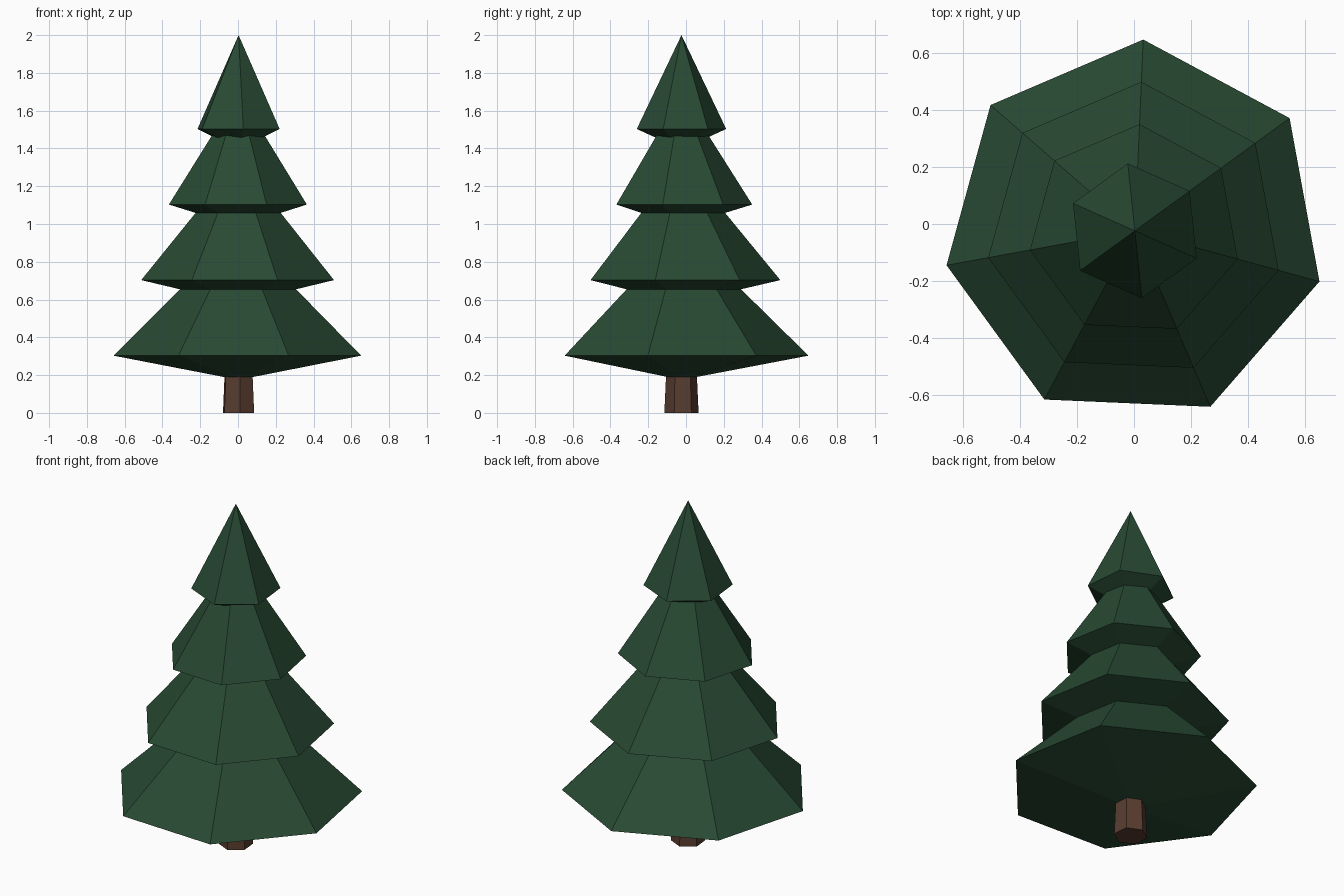
import bpy
import bmesh
from math import cos, sin, radians, tau

cube = bpy.data.objects.get("Cube")
if cube:
    bpy.data.objects.remove(cube, do_unlink=True)

AXIS_X, AXIS_Y = 0.003, -0.024


def make_material(name, rgb):
    mat = bpy.data.materials.new(name)
    mat.use_nodes = True
    color = (*rgb, 1.0)
    mat.diffuse_color = color
    bsdf = mat.node_tree.nodes["Principled BSDF"]
    bsdf.inputs["Base Color"].default_value = color
    bsdf.inputs["Roughness"].default_value = 0.9
    return mat


def lathe(name, profile, sides, turn, mat):
    """Spin a (radius, height) profile into flat facets; radius 0 is a point."""
    bm = bmesh.new()
    rings = []
    for radius, z in profile:
        count = sides if radius else 1
        rings.append([bm.verts.new((radius * cos(radians(turn) + tau * i / sides),
                                    radius * sin(radians(turn) + tau * i / sides), z))
                      for i in range(count)])
    for low, high in zip(rings, rings[1:]):
        for i in range(sides):
            j = i + 1
            corners = [low[i % len(low)], low[j % len(low)],
                       high[j % len(high)], high[i % len(high)]]
            bm.faces.new(list(dict.fromkeys(corners)))
    for ring in (rings[0], rings[-1]):
        if len(ring) > 1:
            bm.faces.new(ring)
    bmesh.ops.recalc_face_normals(bm, faces=bm.faces)
    mesh = bpy.data.meshes.new(name)
    bm.to_mesh(mesh)
    bm.free()
    mesh.materials.append(mat)
    obj = bpy.data.objects.new(name, mesh)
    obj.location = (AXIS_X, AXIS_Y, 0)
    bpy.context.collection.objects.link(obj)
    return obj


needles = make_material("needle green", (0.021, 0.068, 0.033))
bark = make_material("bark brown", (0.098, 0.045, 0.028))

# Tapered trunk
lathe("trunk", [(0.091, 0), (0.08, 0.24)], 6, 95, bark)

# Branch tiers: name, rim radius, rim height, tip height, underside drop, sides, turn
tiers = [
    ("bottom_branches", 0.673, 0.303, 0.965, 0.128, 7, 87.5),
    ("lower_branches", 0.524, 0.703, 1.34, 0.122, 7, 87.5),
    ("upper_branches", 0.375, 1.103, 1.695, 0.115, 7, 87.5),
    ("top_branches", 0.238, 1.503, 2.0, 0.108, 6, 96),
]
for name, radius, rim, tip, drop, sides, turn in tiers:
    lathe(name, [(0, rim - drop), (radius, rim), (0, tip)], sides, turn, needles)
